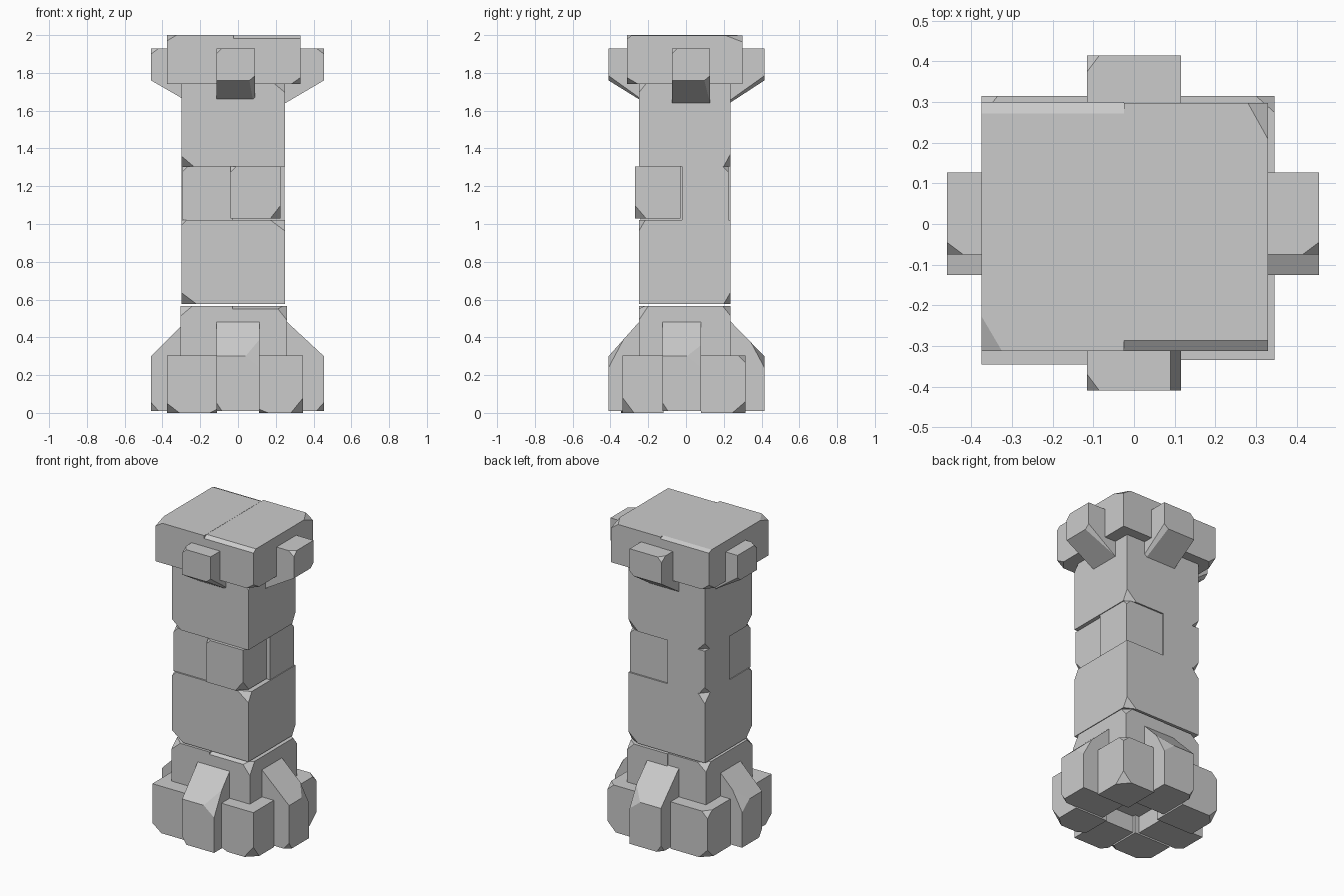
import bpy, bmesh
from mathutils import Vector

if "Cube" in bpy.data.objects:
    bpy.data.objects.remove(bpy.data.objects["Cube"])


def solid(name, pts, cuts=()):
    """Convex stone from points; each cut is the signed depth per axis taken off
    a bounding-box corner (0 = runs along that axis), optional 4th value = corner z."""
    bm = bmesh.new()
    for p in pts:
        bm.verts.new(p)
    bmesh.ops.convex_hull(bm, input=bm.verts[:])
    bmesh.ops.dissolve_limit(bm, angle_limit=0.01, verts=bm.verts[:], edges=bm.edges[:])
    lo = [min(p[i] for p in pts) for i in range(3)]
    hi = [max(p[i] for p in pts) for i in range(3)]
    for cut in cuts:
        d = cut[:3]
        corner = Vector([hi[i] if d[i] > 0 else lo[i] for i in range(3)])
        if len(cut) > 3:
            corner.z = cut[3]
        normal = Vector([1 / v if v else 0 for v in d])
        k = next(i for i in range(3) if d[i])
        corner[k] -= d[k]
        bmesh.ops.bisect_plane(bm, geom=bm.verts[:] + bm.edges[:] + bm.faces[:],
                               plane_co=corner, plane_no=normal, clear_outer=True)
        rim = [e for e in bm.edges if e.is_boundary]
        if rim:
            bmesh.ops.edgeloop_fill(bm, edges=rim)
    bmesh.ops.recalc_face_normals(bm, faces=bm.faces[:])
    me = bpy.data.meshes.new(name)
    bm.to_mesh(me)
    bm.free()
    ob = bpy.data.objects.new(name, me)
    bpy.context.collection.objects.link(ob)
    return ob


def block(name, x, y, z, cuts=()):
    return solid(name, [(a, b, c) for a in x for b in y for c in z], cuts)


SIDES = {
    "front": lambda l, r, z: (l, -r, z),
    "back": lambda l, r, z: (l, r, z),
    "left": lambda l, r, z: (-r, l, z),
    "right": lambda l, r, z: (r, l, z),
}


def bracket(name, side, lat, profile, cuts=()):
    """Profile of (distance from centre, z) extruded sideways on one side."""
    f = SIDES[side]
    solid(f"{side}_{name}", [f(l, r, z) for l in lat for r, z in profile],
          [f(*c[:3]) + tuple(c[3:]) for c in cuts])


# Base corner stones
block("base_front_left", (-.375, -.11), (-.345, -.12), (0, .305),
      [(-.065, -.06, -.05), (.04, -.03, -.02)])
block("base_front_right", (.11, .345), (-.335, -.12), (0, .305),
      [(.065, -.06, -.08), (-.05, -.03, -.02)])
block("base_back_left", (-.375, -.11), (.08, .315), (0, .305),
      [(-.04, .05, .04), (-.06, .06, -.06)])
block("base_back_right", (.11, .345), (.08, .315), (0, .305),
      [(.045, .04, .04), (.06, .07, -.06)])

# Sloped buttresses between the corner stones
for side, lat, reach, wall, top in (
        ("front", (-.115, .115), .41, .25, .48), ("back", (-.11, .115), .415, .23, .49),
        ("left", (-.125, .08), .46, .30, .46), ("right", (-.125, .08), .455, .25, .49)):
    bracket("buttress", side, lat,
            [(reach, .01), (reach, .30), (wall, top), (.14, top), (.14, .01)],
            [(.075, .032, .06, .30), (-.03, .04, -.045)])

# Lower ring, two stones
block("ring_left", (-.305, -.03), (-.25, .23), (.12, .567),
      [(-.065, -.06, .055), (-.06, .05, .05)])
block("ring_right", (-.03, .26), (-.25, .235), (.12, .565),
      [(.06, -.05, .075), (0, -.03, .014), (.05, .04, .05)])

# Lower shaft stone
block("lower_shaft", (-.30, .25), (-.25, .235), (.577, 1.022),
      [(-.08, -.06, -.06), (.08, -.035, .06), (.07, .035, -.06),
       (-.03, -.04, .03), (-.05, .06, .06)])

# Middle course, four uneven stones
block("middle_front_right", (-.04, .225), (-.27, -.03), (1.028, 1.305),
      [(.055, -.06, -.07), (-.03, -.02, .03)])
block("middle_front_left", (-.295, -.03), (-.24, -.01), (1.02, 1.305), [(-.03, -.03, .03)])
block("middle_back_right", (-.03, .245), (-.02, .225), (1.02, 1.305), [(.03, .03, .03)])
block("middle_back_left", (-.30, -.03), (-.02, .235), (1.02, 1.305), [(-.04, .05, -.05)])

# Upper shaft stone
block("upper_shaft", (-.30, .25), (-.25, .235), (1.305, 1.745),
      [(-.065, -.06, -.055), (.06, -.04, .05), (.07, .035, -.065), (-.05, .05, -.05)])

# Corbels carrying the cap
for side, lat, reach, low in (
        ("front", (-.115, .09), .41, 1.63), ("back", (-.115, .115), .415, 1.62),
        ("left", (-.075, .127), .46, 1.61), ("right", (-.075, .127), .455, 1.61)):
    bracket("corbel", side, lat,
            [(reach, 1.93), (reach, 1.76), (.2, low), (.2, 1.93)],
            [(-.03, .04, .03), (.03, .035, -.025, 1.76)])

# Cap, two stones with a chipped joint
block("cap_left", (-.375, -.025), (-.312, .30), (1.74, 2.0),
      [(-.05, -.085, .03), (0, .028, .012), (-.05, .06, -.04)])
block("cap_right", (-.025, .33), (-.312, .298), (1.74, 1.999),
      [(.05, .09, .035), (.05, -.06, -.035), (0, -.025, .018)])
